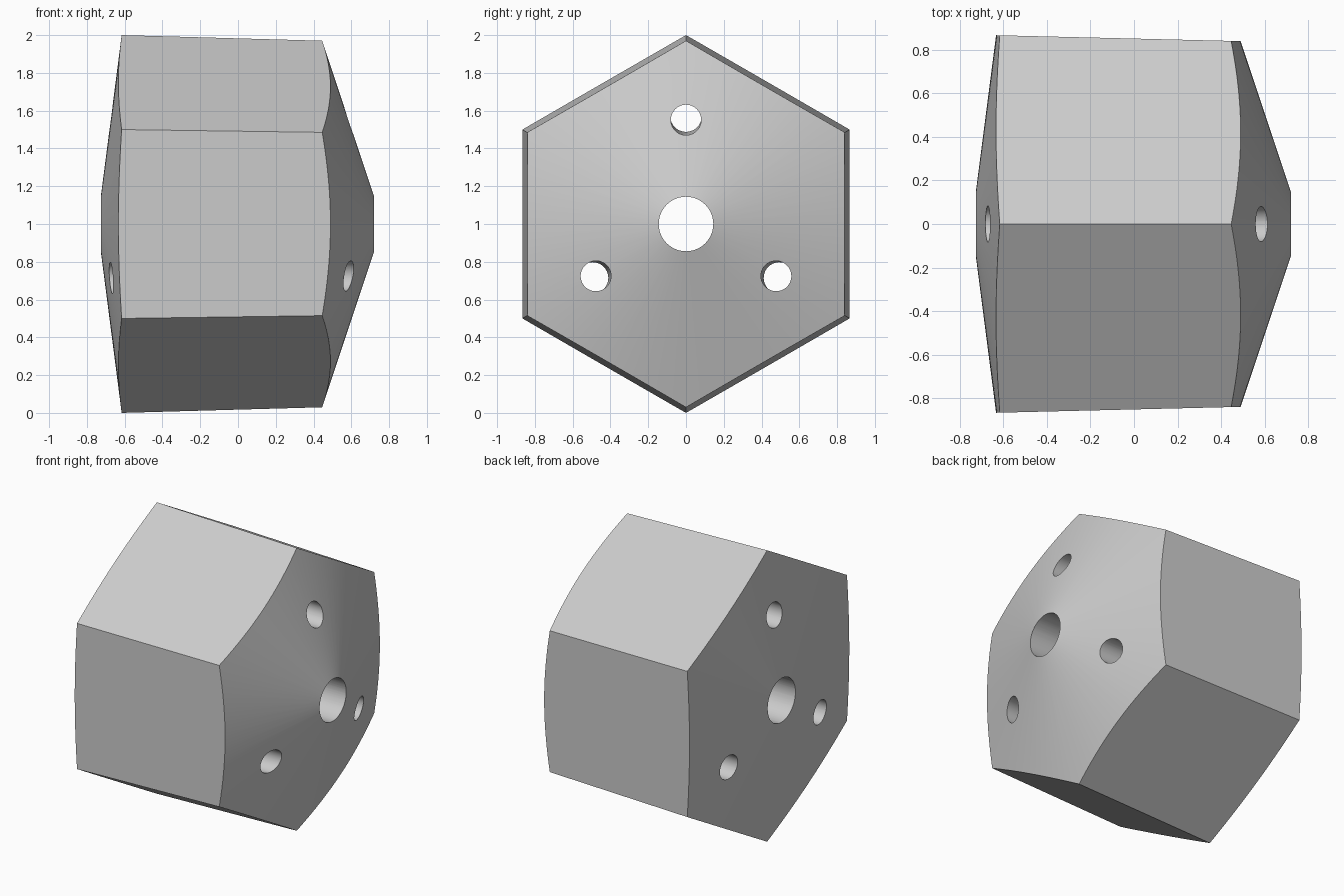
import bpy, bmesh, math

cube = bpy.data.objects.get("Cube")
if cube:
    bpy.data.objects.remove(cube, do_unlink=True)

grey = bpy.data.materials.new("light_grey")
grey.use_nodes = True
colour = (0.6, 0.6, 0.6, 1)
grey.diffuse_color = colour
grey.node_tree.nodes["Principled BSDF"].inputs["Base Color"].default_value = colour

WIDE_X, TAPER, MID_Z = -0.616, 0.028, 1.0


def scale_at(x):
    """Every cross-section shrinks evenly towards +x."""
    return 1 - TAPER * (x - WIDE_X)


def loft(name, rings, sides, turn=0.0):
    """Join rings of (x, y, z, radius) along x into a closed solid."""
    bm = bmesh.new()
    loops = []
    for x, y, z, r in rings:
        angles = [math.pi / 2 + math.tau * (i + turn) / sides for i in range(sides)]
        loops.append([bm.verts.new((x, y + r * math.cos(a), z + r * math.sin(a)))
                      for a in angles])
    for a, b in zip(loops, loops[1:]):
        for i in range(sides):
            j = (i + 1) % sides
            bm.faces.new((a[i], a[j], b[j], b[i]))
    bm.faces.new(loops[0])
    bm.faces.new(loops[-1])
    bmesh.ops.recalc_face_normals(bm, faces=bm.faces)
    mesh = bpy.data.meshes.new(name)
    bm.to_mesh(mesh)
    bm.free()
    mesh.materials.append(grey)
    obj = bpy.data.objects.new(name, mesh)
    bpy.context.collection.objects.link(obj)
    return obj


def tapered_rod(name, half_length, distance, angle, radius, sides, turn=0.0):
    """A rod along x that follows the taper."""
    rings = []
    for x in (-half_length, half_length):
        s = scale_at(x)
        rings.append((x, distance * s * math.cos(angle),
                      MID_Z + distance * s * math.sin(angle), radius * s))
    return loft(name, rings, sides, turn)


def cut(target, tool, operation):
    tool.hide_render = True
    mod = target.modifiers.new(tool.name, "BOOLEAN")
    mod.operation = operation
    mod.solver = "EXACT"
    mod.object = tool
    bpy.context.view_layer.objects.active = target
    bpy.ops.object.modifier_apply(modifier=mod.name)
    bpy.data.objects.remove(tool, do_unlink=True)


# Tapered six-sided body
body = tapered_rod("hexagonal_block", 1, 0, 0, 1, 6)

# Central bore and three smaller bores around it
cut(body, tapered_rod("central_bore", 1.1, 0, 0, 0.15, 64, 0.3), "DIFFERENCE")
for i in range(3):
    angle = math.pi / 2 + math.tau * i / 3
    cut(body, tapered_rod("outer_bore", 1.1, 0.57, angle, 0.083, 48, 0.3), "DIFFERENCE")

# Conical ends: shallow at the wide end, steeper at the narrow end
left_slope, right_slope, rim, tip = 0.129, 0.333, 1.2, 0.02
profile = [(-0.745 + left_slope * tip, tip), (-0.745 + left_slope * rim, rim),
           (0.769 - right_slope * rim, rim), (0.769 - right_slope * tip, tip)]
cones = loft("cone_ends", [(x, 0, MID_Z, r) for x, r in profile], 120, 0.5)
cut(body, cones, "INTERSECT")

# Smooth cones and bores, crisp block edges
bpy.ops.object.select_all(action="DESELECT")
body.select_set(True)
bpy.context.view_layer.objects.active = body
bpy.ops.object.shade_smooth_by_angle(angle=math.radians(30))
